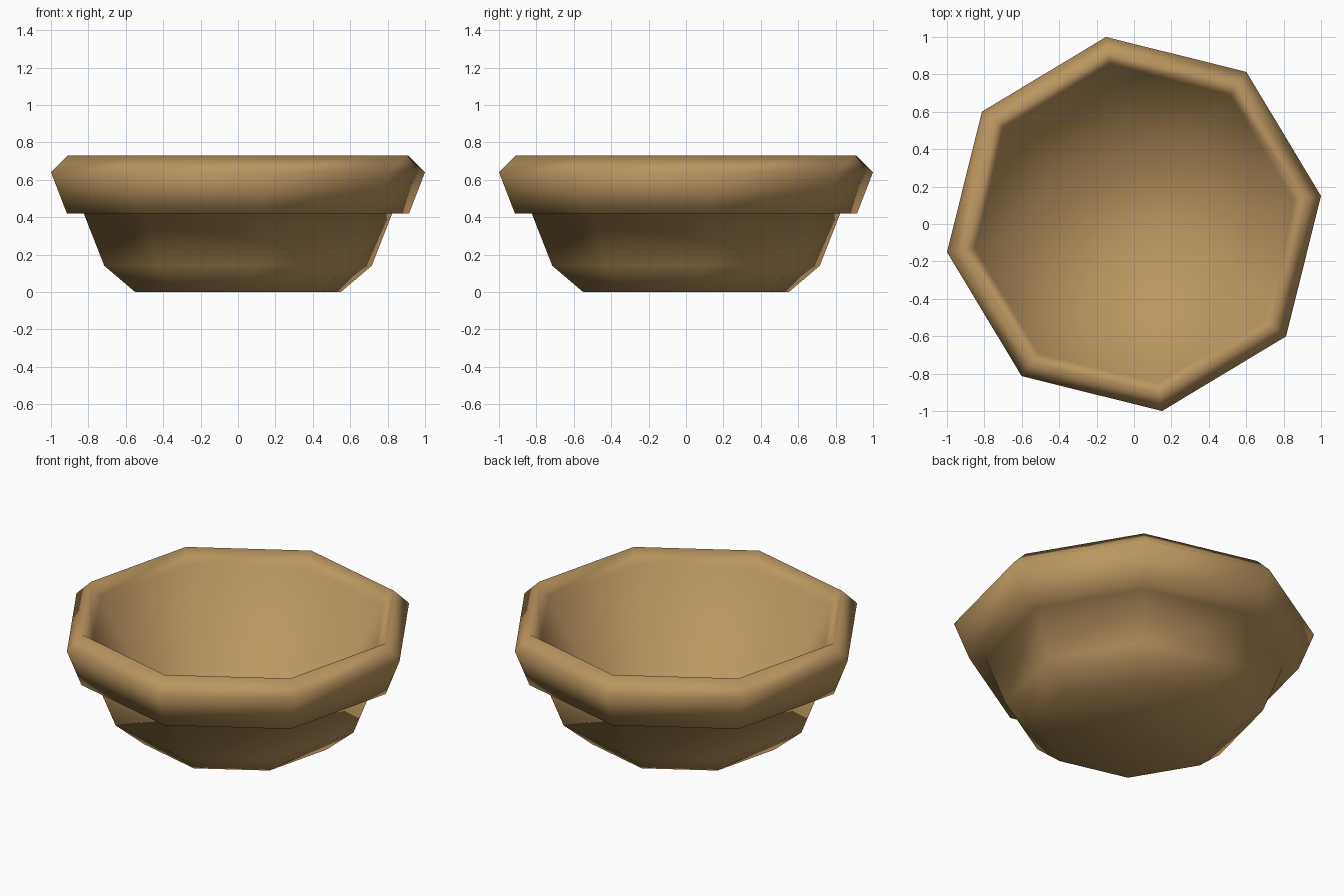
import bpy, bmesh, math

if "Cube" in bpy.data.objects:
    bpy.data.objects.remove(bpy.data.objects["Cube"], do_unlink=True)

SIDES = 8
TURN = math.radians(8.53)

# Profile (radius, height): outer foot, wall, overhanging rim, lip, then one slope to the floor
PROFILE = [(0.556, 0.0), (0.723, 0.14), (0.834, 0.42), (0.925, 0.42),
           (1.011, 0.64), (0.92, 0.73), (0.86, 0.65), (0.54, 0.12)]


def make_material(name, colour):
    mat = bpy.data.materials.new(name)
    mat.use_nodes = True
    mat.diffuse_color = colour
    for node in mat.node_tree.nodes:
        if node.type == 'BSDF_PRINCIPLED':
            node.inputs["Base Color"].default_value = colour
            node.inputs["Roughness"].default_value = 0.9
    return mat


def make_ring(bm, radius, z):
    angles = [TURN + math.tau * i / SIDES for i in range(SIDES)]
    return [bm.verts.new((radius * math.cos(a), radius * math.sin(a), z)) for a in angles]


# Eight-sided bowl skinned between the profile rings
bm = bmesh.new()
rings = [make_ring(bm, r, z) for r, z in PROFILE]
for low, high in zip(rings, rings[1:]):
    for i in range(SIDES):
        j = (i + 1) % SIDES
        bm.faces.new((low[i], low[j], high[j], high[i]))

# Underside and inner floor
bm.faces.new(list(reversed(rings[0])))
bm.faces.new(rings[-1])
bmesh.ops.recalc_face_normals(bm, faces=bm.faces[:])
for face in bm.faces:
    face.smooth = True

mesh = bpy.data.meshes.new("bowl")
bm.to_mesh(mesh)
bm.free()
mesh.materials.append(make_material("tan wood", (0.5, 0.31, 0.115, 1.0)))
bowl = bpy.data.objects.new("bowl", mesh)
bpy.context.collection.objects.link(bowl)
